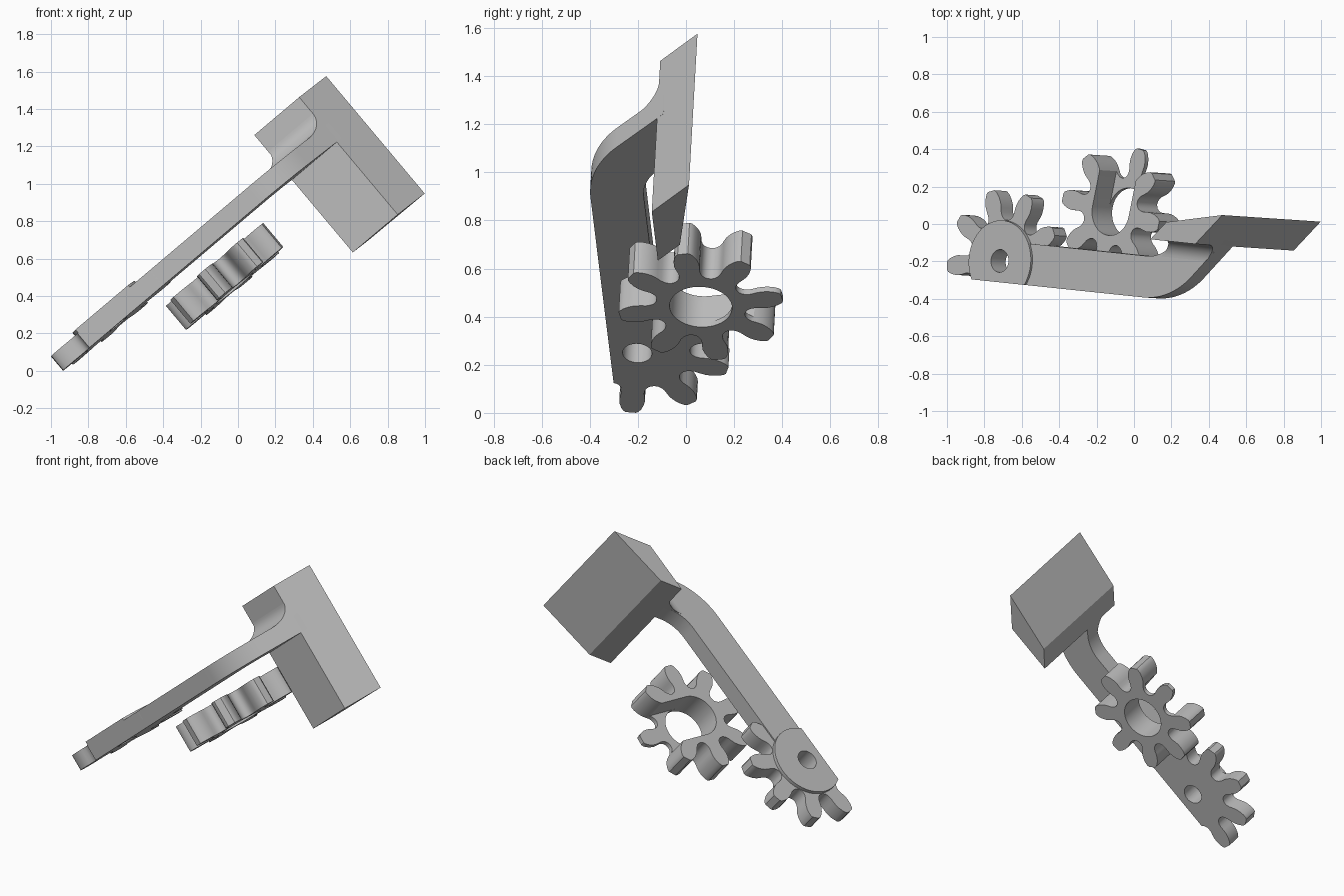
import bpy, bmesh
from math import sin, cos, radians, pi
from mathutils import Matrix, Vector

if "Cube" in bpy.data.objects:
    bpy.data.objects.remove(bpy.data.objects["Cube"], do_unlink=True)

grey = bpy.data.materials.new("plain grey")
grey.use_nodes = True
colour = (0.5, 0.5, 0.5, 1)
grey.diffuse_color = colour
grey.node_tree.nodes["Principled BSDF"].inputs["Base Color"].default_value = colour

# Tilted working frame: p along the arm, q across it, n through its thickness
n_axis = Vector((-0.642, 0.043, 0.765)).normalized()
u = Vector((0.766, 0, 0.643))
v = n_axis.cross(u).normalized()
u = v.cross(n_axis)
turn = radians(4.6)
p_axis = u * cos(turn) - v * sin(turn)
q_axis = u * sin(turn) + v * cos(turn)
FRAME = Matrix((p_axis, q_axis, n_axis)).transposed().to_4x4()

PIVOT = (-0.311, -0.254)
WHEEL = (0.265, 0.068)
ARM_FRONT, ARM_BACK = -0.368, -0.146
ARM_LOW, ARM_HIGH = 0.592, 0.70


def arc(centre, radius, start, end, steps=20):
    """Points on a circle arc, angles in degrees."""
    angles = [radians(start + (end - start) * i / steps) for i in range(steps + 1)]
    return [(centre[0] + radius * cos(a), centre[1] + radius * sin(a)) for a in angles]


def circle(centre, radius, steps=48):
    return arc(centre, radius, 0, 360, steps)[:-1]


def clip_front(points, limit):
    """Keep the part of an outline behind the front edge of the arm."""
    kept = []
    for a, b in zip(points, points[1:] + points[:1]):
        if a[1] >= limit:
            kept.append(a)
        if (a[1] >= limit) != (b[1] >= limit):
            t = (limit - a[1]) / (b[1] - a[1])
            kept.append((a[0] + (b[0] - a[0]) * t, limit))
    return kept


def prism(name, points, low, high):
    """Extrude a p-q outline between two n levels."""
    bm = bmesh.new()
    face = bm.faces.new([bm.verts.new((x, y, low)) for x, y in points])
    new = bmesh.ops.extrude_face_region(bm, geom=[face])["geom"]
    bmesh.ops.translate(bm, vec=(0, 0, high - low),
                        verts=[g for g in new if isinstance(g, bmesh.types.BMVert)])
    bmesh.ops.recalc_face_normals(bm, faces=bm.faces)
    mesh = bpy.data.meshes.new(name)
    bm.to_mesh(mesh)
    bm.free()
    mesh.materials.append(grey)
    obj = bpy.data.objects.new(name, mesh)
    bpy.context.collection.objects.link(obj)
    return obj


def activate(obj):
    bpy.ops.object.select_all(action="DESELECT")
    obj.select_set(True)
    bpy.context.view_layer.objects.active = obj


def cut(obj, points, low, high):
    """Cut a prism out of an object."""
    cutter = prism("cutter", points, low, high)
    cutter.hide_render = True
    mod = obj.modifiers.new("cut", "BOOLEAN")
    mod.operation, mod.solver, mod.object = "DIFFERENCE", "EXACT", cutter
    activate(obj)
    bpy.ops.object.modifier_apply(modifier=mod.name)
    bpy.data.objects.remove(cutter, do_unlink=True)


def gear_outline(centre, teeth, phase, root, tip):
    """Rounded spur teeth: (height fraction, half width as fraction of pitch)."""
    flank = [(0, 0.5), (0.01, 0.42), (0.06, 0.34), (0.14, 0.285), (0.26, 0.255),
             (0.4, 0.255), (0.56, 0.245), (0.72, 0.21), (0.86, 0.165), (0.96, 0.12),
             (1, 0.08)]
    pitch = 2 * pi / teeth
    points = []
    for i in range(teeth):
        mid = radians(phase) + i * pitch
        shape = [(h, -w) for h, w in flank] + [(h, w) for h, w in flank[:0:-1]]
        for h, w in shape:
            r, a = root + (tip - root) * h, mid + w * pitch
            points.append((centre[0] + r * cos(a), centre[1] + r * sin(a)))
    return points


# Arm: straight bar bending 45 degrees into the block
bend = (0.697, ARM_BACK + 0.23)
outer = arc(bend, ARM_BACK + 0.23 - ARM_FRONT, -90, -45)
inner = arc(bend, 0.23, -45, -90)
arm = prism("arm", [(PIVOT[0], ARM_FRONT)] + outer
            + [(1.199, -0.05), (1.23, -0.02), (0.92, -0.02), (0.888, -0.05)]
            + inner + [(PIVOT[0], ARM_BACK)], ARM_LOW, ARM_HIGH)

# End block: both ends slanted like the bend, back face tapering towards the arm
block = prism("end_block", [(0.884, -0.05), (1.199, -0.05), (1.369, 0.119), (0.984, 0.05)],
              0.085, 0.905)

# Concave fillet between the arm and the block, sheared to follow the bend
size = 0.09
curve = arc((-0.05 - size, ARM_HIGH + size), size, 0, -90, 12)
section = curve + [(-0.05 - size, ARM_HIGH - 0.01), (-0.045, ARM_HIGH - 0.01),
                   (-0.045, ARM_HIGH + size)]
fillet = prism("arm_fillet", section, 0, 0.311)
for vert in fillet.data.vertices:
    q, n, along = vert.co
    vert.co = (q + 0.938 + along, q, n)

# Pivot boss on the arm end
boss = prism("pivot_boss", clip_front(circle(PIVOT, 0.217, 72), ARM_FRONT),
             ARM_LOW + 0.004, 0.714)

# Gear fixed to the arm end, trimmed flush with the arm
arm_gear = prism("arm_gear", clip_front(gear_outline(PIVOT, 9, 28.6, 0.22, 0.386), ARM_FRONT),
                 ARM_LOW, 0.692)
for part in (arm, boss, arm_gear):
    cut(part, circle(PIVOT, 0.061), 0.4, 0.9)

# Loose gear with a bore and a deep slot across one tooth
wheel = prism("loose_gear", gear_outline(WHEEL, 8, 37, 0.187, 0.346), 0.351, 0.518)
cut(wheel, circle(WHEEL, 0.13, 64), 0.2, 0.7)
direction = 82
slot = arc(WHEEL, 0.13, direction + 90, direction + 270, 32)
reach = (0.5 * cos(radians(direction)), 0.5 * sin(radians(direction)))
slot += [(slot[i][0] + reach[0], slot[i][1] + reach[1]) for i in (-1, 0)]
cut(wheel, slot, 0.378, 0.7)

# Place every part in the tilted frame and shade it
for part in (arm, block, fillet, boss, arm_gear, wheel):
    bm = bmesh.new()
    bm.from_mesh(part.data)
    bmesh.ops.transform(bm, matrix=FRAME, verts=bm.verts)
    bmesh.ops.recalc_face_normals(bm, faces=bm.faces)
    bm.to_mesh(part.data)
    bm.free()
    activate(part)
    bpy.ops.object.shade_smooth_by_angle(angle=radians(30))
